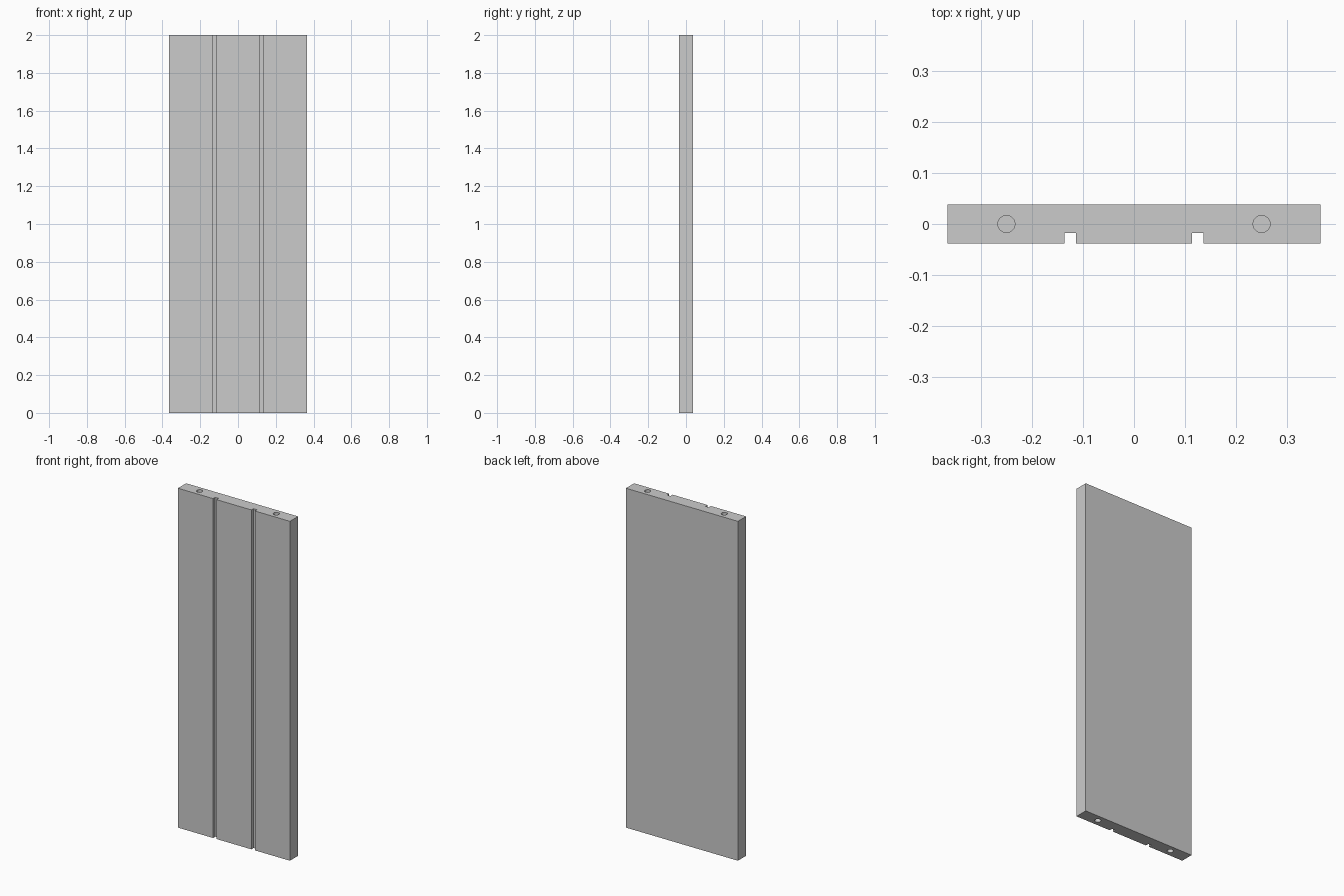
import bpy, bmesh
from math import pi

if "Cube" in bpy.data.objects:
    bpy.data.objects.remove(bpy.data.objects["Cube"])

W, D, H = 0.365, 0.038, 2.0      # half width, half depth, height
GROOVE_X, GROOVE_HALF, GROOVE_Y = 0.125, 0.011, -0.018
HOLE_X, HOLE_R, HOLE_DEPTH = 0.25, 0.0167, 0.1

# Panel: grooved cross-section extruded upwards
half = [(GROOVE_X - GROOVE_HALF, -D), (GROOVE_X - GROOVE_HALF, GROOVE_Y),
        (GROOVE_X + GROOVE_HALF, GROOVE_Y), (GROOVE_X + GROOVE_HALF, -D),
        (W, -D), (W, D)]
outline = half + [(-x, y) for x, y in reversed(half)]
bm = bmesh.new()
face = bm.faces.new([bm.verts.new((x, y, 0)) for x, y in outline])
ext = bmesh.ops.extrude_face_region(bm, geom=[face])
bmesh.ops.translate(bm, vec=(0, 0, H),
                    verts=[v for v in ext["geom"] if isinstance(v, bmesh.types.BMVert)])
bmesh.ops.recalc_face_normals(bm, faces=bm.faces)
mesh = bpy.data.meshes.new("grooved_panel")
bm.to_mesh(mesh)
bm.free()
panel = bpy.data.objects.new("grooved_panel", mesh)
bpy.context.collection.objects.link(panel)

# Dowel holes: blind bores in both ends
for x in (-HOLE_X, HOLE_X):
    for z in (0, H):
        bpy.ops.mesh.primitive_cylinder_add(vertices=32, radius=HOLE_R,
                                            depth=2 * HOLE_DEPTH, location=(x, 0, z))
        cutter = bpy.context.object
        cutter.name = "dowel_hole_cutter"
        cutter.hide_render = True
        cutter.display_type = 'WIRE'
        mod = panel.modifiers.new("dowel_hole", 'BOOLEAN')
        mod.operation = 'DIFFERENCE'
        mod.solver = 'EXACT'
        mod.object = cutter

# Smooth bores, crisp panel edges
bpy.ops.object.select_all(action='DESELECT')
panel.select_set(True)
bpy.context.view_layer.objects.active = panel
for mod in list(panel.modifiers):
    bpy.ops.object.modifier_apply(modifier=mod.name)
for obj in [o for o in bpy.data.objects if o.name.startswith("dowel_hole_cutter")]:
    bpy.data.objects.remove(obj)
bpy.ops.object.shade_smooth_by_angle(angle=pi / 6)
